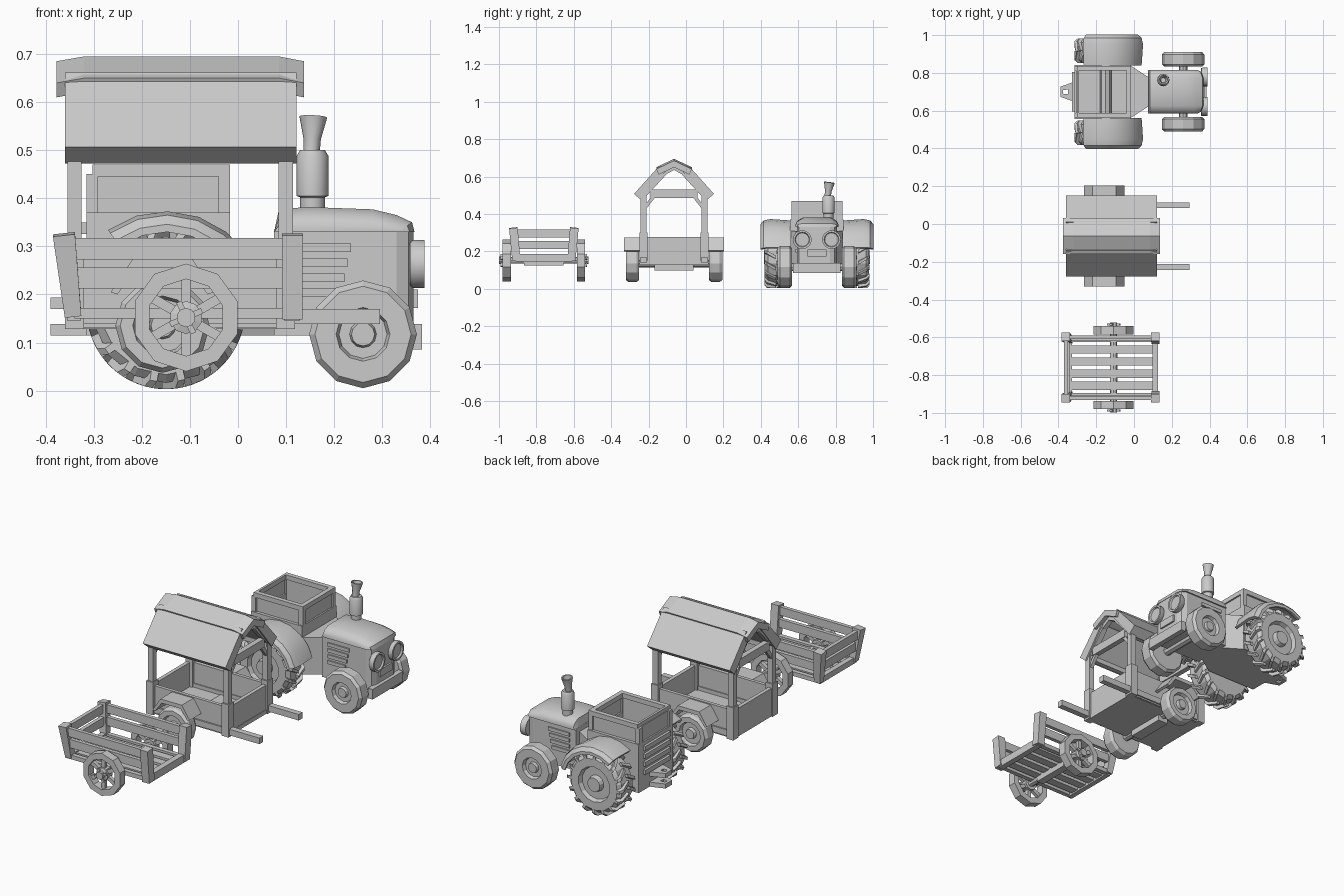
import bpy, bmesh, math
from mathutils import Vector, Matrix

if "Cube" in bpy.data.objects:
    bpy.data.objects.remove(bpy.data.objects["Cube"])

CY = 0.0  # y centre of the vehicle being built; all part coordinates are relative to it


def loft(name, rings, wrap=False, smooth=0):
    """Skin a list of closed rings; cap the ends or wrap round."""
    bm = bmesh.new()
    vs = [[bm.verts.new(p) for p in r] for r in rings]
    n = len(vs[0])
    for i in range(len(vs) if wrap else len(vs) - 1):
        a, b = vs[i], vs[(i + 1) % len(vs)]
        for j in range(n):
            bm.faces.new((a[j], a[(j + 1) % n], b[(j + 1) % n], b[j]))
    if not wrap:
        bm.faces.new(vs[0])
        bm.faces.new(vs[-1])
    bmesh.ops.recalc_face_normals(bm, faces=bm.faces)
    me = bpy.data.meshes.new(name)
    bm.to_mesh(me)
    bm.free()
    ob = bpy.data.objects.new(name, me)
    ob.location.y = CY
    bpy.context.collection.objects.link(ob)
    if smooth:
        bpy.context.view_layer.objects.active = ob
        bpy.ops.object.select_all(action='DESELECT')
        ob.select_set(True)
        bpy.ops.object.shade_smooth_by_angle(angle=math.radians(smooth))
    return ob


def prism(name, pts, axis, lo, hi):
    put = {'x': lambda p, t: (t, p[0], p[1]), 'y': lambda p, t: (p[0], t, p[1]),
           'z': lambda p, t: (p[0], p[1], t)}[axis]
    return loft(name, [[put(p, t) for p in pts] for t in (lo, hi)])


def box(name, x0, x1, y0, y1, z0, z1):
    return prism(name, [(x0, y0), (x1, y0), (x1, y1), (x0, y1)], 'z', z0, z1)


def beam(name, p0, p1, w, h, ref=(0, 0, 1), taper=1):
    p0, p1 = Vector(p0), Vector(p1)
    d = (p1 - p0).normalized()
    s = d.cross(Vector(ref)).normalized()
    u = s.cross(d)
    corners = [(-1, -1), (1, -1), (1, 1), (-1, 1)]
    return loft(name, [[p + s * (a * w * k / 2) + u * (b * h * k / 2) for a, b in corners]
                       for p, k in ((p0, taper), (p1, 1))])


def lathe(name, prof, n, c, axis='y', wrap=False, smooth=0, flip=1, tilt=None):
    """Turn (radius, offset) points round an axis through c, first vertex at the top."""
    rings = []
    for r, t in prof:
        ring = []
        for i in range(n):
            a = 2 * math.pi * i / n + math.pi / 2
            u, v, t2 = r * math.cos(a), r * math.sin(a), t * flip
            p = Vector({'y': (u, t2, v), 'x': (t2, u, v), 'z': (u, v, t2)}[axis])
            ring.append((tilt @ p if tilt else p) + Vector(c))
        rings.append(ring)
    return loft(name, rings, wrap, smooth)


# ---------------------------------------------------------------- small open cart
CY = -0.76
WX, WZ = -0.108, 0.152
for s in (-1, 1):
    lathe("handcart_rim", [(.112, -.022), (.112, .022), (.08, .022), (.08, -.022)], 10, (WX, s * .198, WZ), wrap=True)
    lathe("handcart_hub", [(.034, -.022), (.034, .018), (.02, .022), (.02, .041)], 10, (WX, s * .198, WZ), flip=s)
    for k in range(6):
        a = math.pi / 2 + k * math.pi / 3
        dx, dz = math.cos(a), math.sin(a)
        beam("handcart_spoke", (WX + .02 * dx, s * .198, WZ + .02 * dz),
             (WX + .09 * dx, s * .198, WZ + .09 * dz), .02, .02, (0, 1, 0))
    for a in (.4, 2.0):
        dx, dz = .036 * math.cos(a), .036 * math.sin(a)
        beam("handcart_hub_pin", (WX - dx, s * .227, WZ - dz), (WX + dx, s * .227, WZ + dz), .012, .01, (0, 1, 0))
    # leaning corner posts and side boards
    beam("handcart_rear_post", (-.343, s * .145, .155), (-.362, s * .163, .325), .046, .046, (1, 0, 0), .75)
    beam("handcart_front_post", (.113, s * .147, .15), (.113, s * .163, .325), .046, .044, (1, 0, 0), .95)
    beam("handcart_upper_side_board", (-.36, s * .161, .295), (.115, s * .161, .295), .02, .044)
    beam("handcart_lower_side_board", (-.352, s * .154, .234), (.115, s * .154, .234), .02, .044)
    box("handcart_sill", -.34, .115, s * .146 - .012, s * .146 + .012, .15, .172)
box("handcart_upper_end_board", -.37, -.35, -.16, .16, .273, .317)
box("handcart_lower_end_board", -.362, -.342, -.155, .155, .212, .256)
box("handcart_rear_joist", -.355, -.328, -.15, .15, .145, .175)
box("handcart_front_joist", .097, .128, -.15, .15, .145, .185)
for k in range(4):
    y = -.096 + k * .064
    box("handcart_floor_slat", -.335, .1, y - .022, y + .022, .153, .17)
lathe("handcart_axle", [(.018, -.2), (.018, .2)], 8, (WX, 0, WZ))
box("handcart_axle_block", WX - .02, WX + .02, -.105, .105, .125, .16)

# ---------------------------------------------------------------- covered cart
CY = -0.064
WX, WZ = -0.157, 0.135
box("wagon_floor", -.35, .112, -.165, .165, .128, .15)
for x in (-.345, .1):
    box("wagon_end_wall", x - .01, x + .01, -.16, .16, .13, .278)
for s in (-1, 1):
    box("wagon_side_wall", -.345, .1, s * .162 - .009, s * .162 + .009, .13, .278)
    beam("wagon_shaft", (-.34, s * .163, .154), (.295, s * .163, .154), .031, .032)
    for x in (-.34, .099):
        beam("wagon_corner_post", (x, s * .163, .28), (x, s * .163, .51), .03, .03, (1, 0, 0))
        beam("wagon_corner_base", (x, s * .163, .128), (x, s * .163, .3), .044, .04, (1, 0, 0))
        beam("wagon_post_brace", (x, s * .158, .43), (x, s * .11, .492), .018, .018, (1, 0, 0))
        beam("wagon_rafter", (x, s * .165, .495), (x, s * .055, .615), .025, .03, (1, 0, 0))
        beam("wagon_upper_rafter", (x, s * .075, .608), (x, 0, .65), .025, .025, (1, 0, 0))
    box("wagon_top_plate", -.35, .11, s * .16 - .014, s * .16 + .014, .475, .5)
    prism("wagon_roof_panel", [(s * .075, .662), (s * .214, .507), (s * .172, .472), (s * .045, .628)], 'x', -.36, .122)
    cap = [(0, .695), (s * .095, .65), (s * .082, .62), (0, .66)]
    loft("wagon_ridge_cap", [[(x, y, z + dz) for y, z in cap]
                             for x, dz in ((-.377, -.01), (-.32, 0), (.085, 0), (.137, -.01))])
    # wheels and angular mudguards
    lathe("wagon_wheel", [(.06, -.036), (.088, -.036), (.098, -.022), (.098, .022), (.088, .036), (.062, .036),
                          (.056, .018), (.028, .018), (.024, .036)], 12, (WX, s * .222, WZ), flip=s)
    arch = [(-.108, .205), (-.062, .273), (.062, .273), (.108, .205), (.094, .2), (.055, .253), (-.055, .253), (-.094, .2)]
    y0, y1 = sorted((s * .168, s * .268))
    prism("wagon_mudguard", [(WX + x, z) for x, z in arch], 'y', y0, y1)
for x in (-.34, .099):
    box("wagon_tie_beam", x - .014, x + .014, -.125, .125, .485, .53)
lathe("wagon_axle", [(.02, -.22), (.02, .22)], 8, (WX, 0, WZ))
box("wagon_axle_block", WX - .03, WX + .03, -.105, .105, .097, .13)

# ---------------------------------------------------------------- tractor
CY = 0.70
RX, RZ, FX, FZ = -0.15, 0.168, 0.26, 0.117
# cab: lower tub, then an open frame with recessed panels
box("cab_floor", -.315, -.017, -.143, .143, .115, .14)
for x in (-.303, -.029):
    box("cab_lower_end", x - .012, x + .012, -.143, .143, .115, .37)
    box("cab_upper_panel_end", x - .004, x + .004, -.125, .125, .365, .45)
    box("cab_top_rail_end", x - .012 + .012 * (x < -.1), x + .012, -.137, .137, .445, .47)
    for s in (-1, 1):
        box("cab_corner_post", x - .012, x + .012, s * .125 - .012, s * .125 + .012, .365, .45)
for s in (-1, 1):
    box("cab_lower_side", -.315, -.017, s * .131 - .012, s * .131 + .012, .115, .37)
    box("cab_upper_panel_side", -.3, -.03, s * .123 - .004, s * .123 + .004, .365, .45)
    box("cab_top_rail_side", -.303, -.023, s * .125 - .012, s * .125 + .012, .445, .47)
for k in range(4):
    z = .2 + k * .042
    box("cab_rear_louvre", -.328, -.31, -.105, .105, z, z + .024)
prism("cab_neck", [(-.02, -.14), (.08, -.075), (.08, .075), (-.02, .14)], 'z', .115, .31)
# rear hitch: two plates with pin holes
for z in (.115, .17):
    for s in (-1, 1):
        prism("hitch_plate_side", [(-.31, s * .055), (-.39, s * .027), (-.39, s * .01), (-.31, s * .012)], 'z', z, z + .024)
    box("hitch_plate_tip", -.39, -.375, -.02, .02, z, z + .024)
    box("hitch_plate_root", -.35, -.31, -.02, .02, z, z + .024)
# engine body and hood
prism("engine_body", [(.075, -.107), (.33, -.107), (.355, -.095), (.365, -.07), (.365, .07), (.355, .095),
                      (.33, .107), (.075, .107)], 'z', .115, .335)
hood = [(.075, .33), (.367, .33), (.362, .35), (.33, .365), (.28, .377), (.14, .382), (.085, .376)]
sections = ((-.115, .3, .03), (-.105, .65, .01), (-.075, 1, 0), (.075, 1, 0), (.105, .65, .01), (.115, .3, .03))
loft("hood", [[(x - dx * (x > .3), y, .33 + (z - .33) * k) for x, z in hood] for y, k, dx in sections], smooth=40)
for s in (-1, 1):
    for k in range(4):
        z = .297 - k * .031
        box("hood_vent", .11, .235 - k * .007, s * .108 - .006, s * .108 + .006, z - .009, z + .009)
    lathe("headlight", [(.046, 0), (.05, .006), (.05, .03), (.04, .03), (.036, .022)], 16, (.358, s * .078, .263),
          'x', smooth=35)
box("grille_bar", .36, .374, -.05, .05, .172, .21)
box("front_bumper", .355, .383, -.127, .127, .085, .138)
# exhaust stack with flared, leaning pipe
lathe("exhaust_base", [(.026, .36), (.026, .402), (.033, .405), (.033, .488), (.026, .5), (.01, .5)], 12,
      (.155, .062, 0), 'z', smooth=40)
lathe("exhaust_flare", [(.017, -.008), (.018, .025), (.029, .072), (.022, .072), (.013, .03)], 12, (.153, .058, .498),
      'z', smooth=40, tilt=Matrix.Rotation(-.12, 3, 'X') @ Matrix.Rotation(.05, 3, 'Y'))

for s in (-1, 1):
    # front wheels
    lathe("front_wheel", [(.05, -.038), (.1, -.038), (.112, -.026), (.112, .026), (.1, .04), (.056, .04), (.05, .022),
                          (.028, .022), (.024, .036)], 12, (FX, s * .171, FZ), flip=s)
    # rear tyres with chevron lugs
    lathe("rear_wheel", [(.09, -.062), (.135, -.062), (.152, -.045), (.152, .045), (.135, .062), (.092, .062),
                         (.084, .04), (.042, .04), (.036, .066)], 14, (RX, s * .217, RZ), flip=s)
    for k in range(16):
        for h in (-1, 1):
            path = []
            for da, y, r in ((0, .002, .153), (.17, .05, .153), (.22, .064, .138)):
                a = 2 * math.pi * (k + .25 * (h + 1)) / 16 + da
                ring = []
                for w, dr in ((-.06, -.008), (.06, -.008), (.05, .012), (-.05, .012)):
                    ring.append((RX + (r + dr) * math.cos(a + w), s * .217 + h * y, RZ + (r + dr) * math.sin(a + w)))
                path.append(ring)
            loft("rear_tyre_lug", path)
    # rounded rear fenders swept round the wheel
    sec = [(.138, .197), (.25, .205), (.285, .197), (.302, .178), (.302, .162), (.29, .162), (.28, .176), (.25, .188), (.138, .183)]
    rings = []
    for i in range(7):
        a = math.radians(15 + i * 18.5)
        rings.append([(RX + r * math.cos(a), s * y, RZ + r * math.sin(a)) for y, r in sec])
    loft("rear_fender", rings, smooth=35)
lathe("front_axle", [(.022, -.17), (.022, .17)], 8, (FX, 0, FZ))
lathe("rear_axle", [(.03, -.2), (.03, .2)], 8, (RX, 0, RZ))
